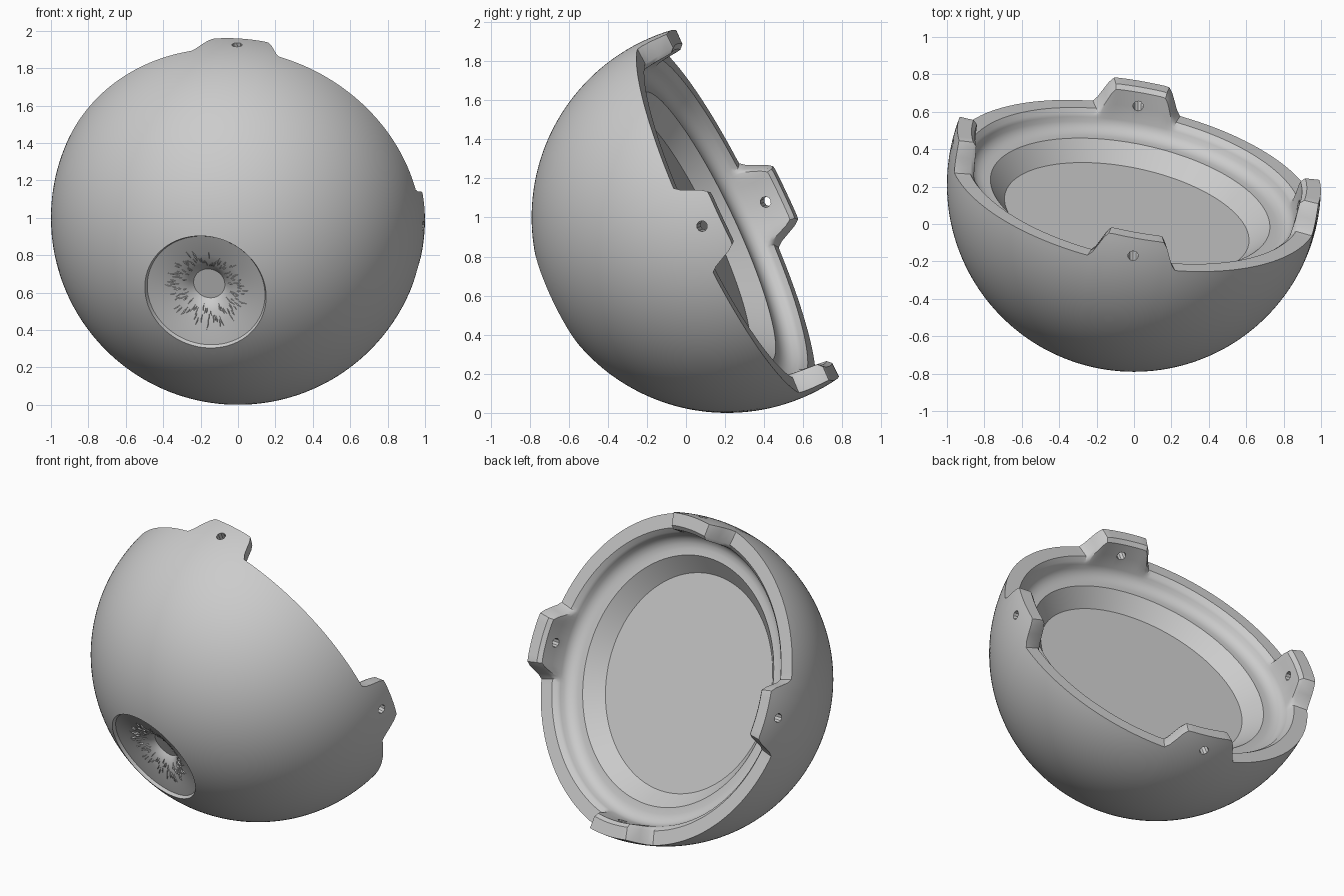
import bpy, bmesh, math, random
from mathutils import Vector

if "Cube" in bpy.data.objects:
    bpy.data.objects.remove(bpy.data.objects["Cube"])

random.seed(4)
CENTRE = Vector((0, 0.21, 1.0))
AXIS = Vector((0.184, 0.888, 0.42)).normalized()      # towards the open side
UP = Vector((-0.014, -0.414, 0.88))
UP = (UP - AXIS * UP.dot(AXIS)).normalized()
SIDE = AXIS.cross(UP)
COLS = 288
TAB_TOP, HOLE_H = 0.15, 0.05

# dish of the iris, as (radius, height along the axis)
DISH = [(0.085, -0.835), (0.105, -0.86), (0.14, -0.882), (0.2, -0.903),
        (0.32, -0.925), (0.33, -0.944)]
# inside of the cup, from under the rim to the floor
CUP = [(0.88, -0.045), (0.872, -0.07), (0.855, -0.092), (0.83, -0.107),
       (0.8, -0.113), (0.76, -0.112), (0.665, -0.21)]

grey = bpy.data.materials.new("plain_grey")
grey.use_nodes = True
grey.diffuse_color = (0.6, 0.6, 0.6, 1)
grey.node_tree.nodes["Principled BSDF"].inputs["Base Color"].default_value = grey.diffuse_color


def place(r, t, h):
    return CENTRE + UP * (r * math.cos(t)) + SIDE * (r * math.sin(t)) + AXIS * h


def finish(bm, name):
    bmesh.ops.recalc_face_normals(bm, faces=bm.faces)
    mesh = bpy.data.meshes.new(name)
    bm.to_mesh(mesh)
    bm.free()
    mesh.materials.append(grey)
    obj = bpy.data.objects.new(name, mesh)
    bpy.context.collection.objects.link(obj)
    return obj


def rim_height(t):
    # four tabs with curved shoulders, one each quarter turn
    quarter = math.pi / 2
    off = abs((t + quarter / 2) % quarter - quarter / 2)
    s = min(max((0.245 - off) / 0.1, 0), 1)
    return -0.006 + (TAB_TOP + 0.006) * s * s * (3 - 2 * s)


def column(t):
    top = rim_height(t)
    start = math.asin(DISH[-1][0])
    end = math.pi / 2 + math.asin(top)
    steps = 44
    pts = list(DISH)
    for i in range(1, steps + 1):
        p = start + (end - start) * i / steps
        pts.append((math.sin(p), -math.cos(p)))
    pts += [(0.912, top), (0.89, top - 0.022), (0.884, (top - 0.022 - 0.045) / 2)]
    return pts + CUP


# shell: ball with dished iris, tabbed rim and stepped cup
bm = bmesh.new()
cols = []
for c in range(COLS):
    t = 2 * math.pi * c / COLS
    cols.append([bm.verts.new(place(r, t, h)) for r, h in column(t)])
for c in range(COLS):
    a, b = cols[c], cols[(c + 1) % COLS]
    for i in range(len(a) - 1):
        bm.faces.new((a[i], b[i], b[i + 1], a[i + 1]))
bm.faces.new([col[0] for col in cols])       # pupil
bm.faces.new([col[-1] for col in cols])      # cup floor
shell = finish(bm, "eyeball_shell")

# screw holes through opposite tabs
for name, direction in (("vertical_drill", UP), ("side_drill", SIDE)):
    bm = bmesh.new()
    bmesh.ops.create_cone(bm, cap_ends=True, segments=10, radius1=0.028, radius2=0.028, depth=2.4)
    drill = finish(bm, name)
    drill.location = CENTRE + AXIS * HOLE_H
    drill.rotation_mode = 'QUATERNION'
    drill.rotation_quaternion = direction.to_track_quat('Z', 'Y')
    drill.hide_render = True
    drill.hide_set(True)
    mod = shell.modifiers.new(name, 'BOOLEAN')
    mod.operation = 'DIFFERENCE'
    mod.solver = 'EXACT'
    mod.object = drill

bpy.context.view_layer.update()
bpy.ops.object.select_all(action='DESELECT')
shell.select_set(True)
bpy.context.view_layer.objects.active = shell
for mod in list(shell.modifiers):
    drill = mod.object
    bpy.ops.object.modifier_apply(modifier=mod.name)
    bpy.data.objects.remove(drill)
bpy.ops.object.shade_smooth_by_angle(angle=math.radians(32))


# iris fibres: slender radial ridges lying on the dish
def dish_height(r):
    for (r0, h0), (r1, h1) in zip(DISH, DISH[1:]):
        if r <= r1:
            return h0 + (h1 - h0) * (r - r0) / (r1 - r0)
    return DISH[-1][1]


bm = bmesh.new()
for k in range(110):
    t = 2 * math.pi * (k + random.uniform(-0.4, 0.4)) / 110
    r0 = random.uniform(0.1, 0.18)
    r2 = min(r0 + random.uniform(0.03, 0.08), 0.245)
    r1 = (r0 + r2) / 2
    bend = random.uniform(-0.05, 0.05)
    w = random.uniform(0.002, 0.004) / r1
    sink = 0.002

    def on_dish(r, angle, lift):
        return bm.verts.new(place(r, angle, dish_height(r) - lift))

    inner, outer = on_dish(r0, t, -sink), on_dish(r2, t + bend, -sink)
    left, right = on_dish(r1, t - w, -sink), on_dish(r1, t + w, -sink)
    ridge = on_dish(r1, t, random.uniform(0.005, 0.01))
    for tri in ((inner, left, ridge), (left, outer, ridge), (outer, right, ridge),
                (right, inner, ridge), (inner, right, left), (left, right, outer)):
        bm.faces.new(tri)
finish(bm, "iris_fibres")
